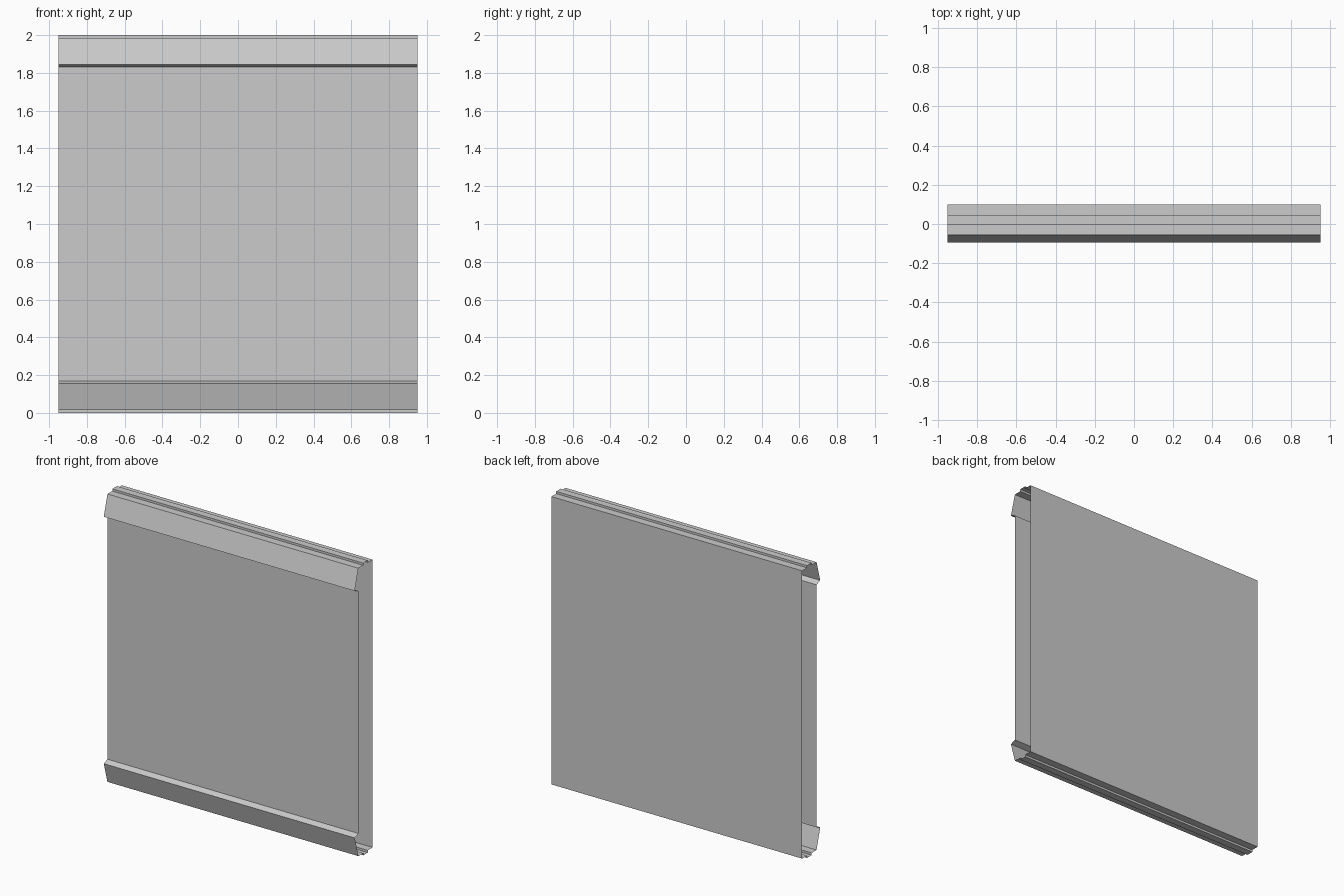
import bpy

if "Cube" in bpy.data.objects:
    bpy.data.objects.remove(bpy.data.objects["Cube"])

HALF_WIDTH = 0.95
HEIGHT = 2.0

# Upper half of the cross-section (y, z): back panel edge, raised rib, flared lip, return
upper = [
    (0.10, 1.985), (0.047, 1.985), (0.047, 2.0), (-0.002, 2.0), (-0.002, 1.985),
    (-0.055, 1.985), (-0.095, 1.845), (-0.055, 1.83),
]
lower = [(y, HEIGHT - z) for y, z in reversed(upper)]


def extruded_sheet(name, profile, closed=False):
    """Sweep a y-z profile along x, leaving the ends open."""
    n = len(profile)
    verts = [(x, y, z) for x in (-HALF_WIDTH, HALF_WIDTH) for y, z in profile]
    faces = [(i, n + i, n + (i + 1) % n, (i + 1) % n)
             for i in range(n if closed else n - 1)]
    mesh = bpy.data.meshes.new(name)
    mesh.from_pydata(verts, [], [tuple(reversed(f)) for f in faces])
    mesh.update()
    obj = bpy.data.objects.new(name, mesh)
    bpy.context.collection.objects.link(obj)
    return obj


# Hollow folded panel: front sheet, back sheet and both ribbed rails in one skin
extruded_sheet("folded_panel", upper + lower, closed=True)
